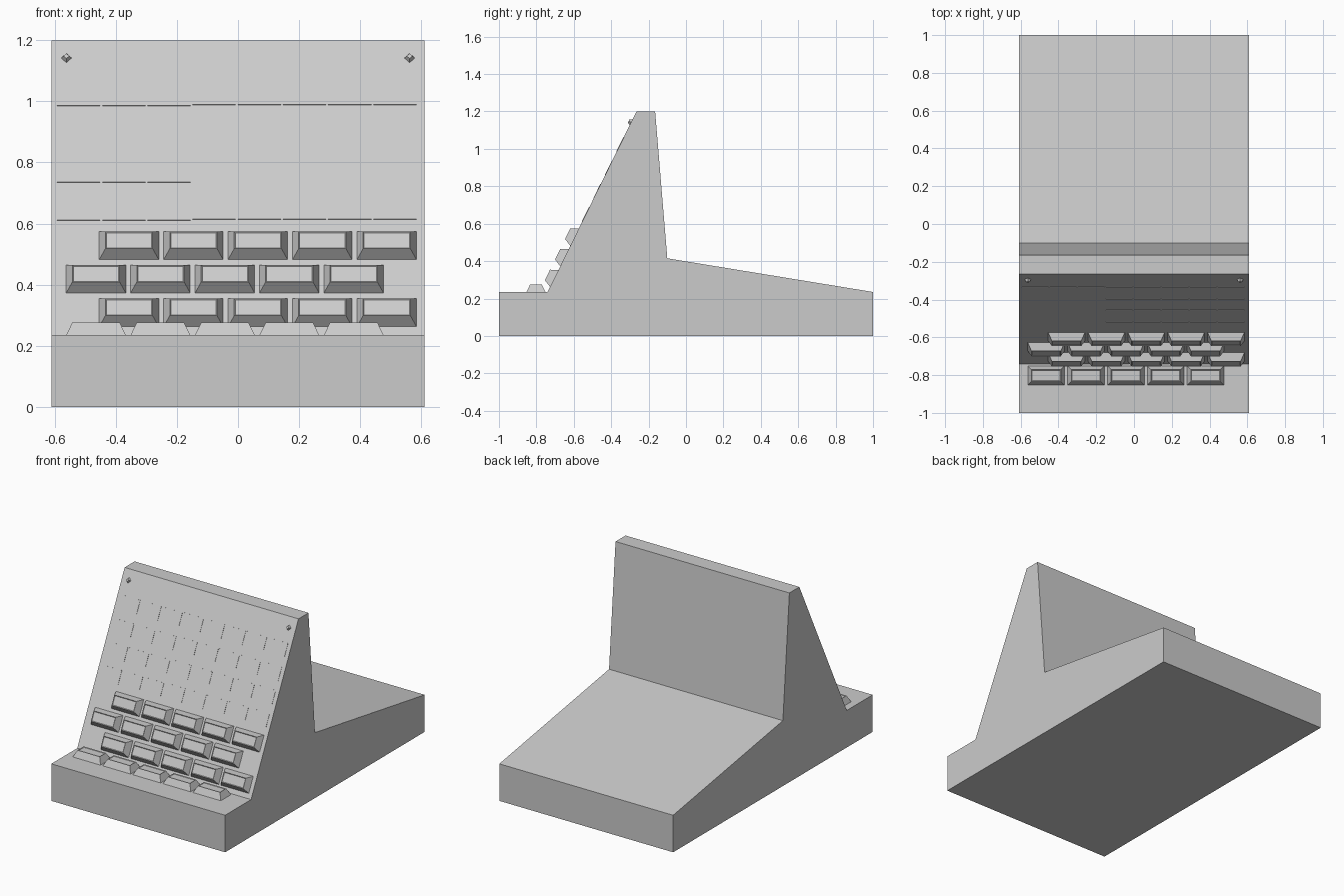
import bpy, bmesh, math
from mathutils import Matrix, Vector

if "Cube" in bpy.data.objects:
    bpy.data.objects.remove(bpy.data.objects["Cube"])

W = 0.61
FOOT, TOP = Vector((0, -0.74, 0.235)), Vector((0, -0.265, 1.2))
up = (TOP - FOOT).normalized()
normal = Vector((1, 0, 0)).cross(up)


def slope_frame(x, z):
    """Frame on the sloping front face: local z points out of the face."""
    p = FOOT + up * ((z - FOOT.z) / up.z)
    m = Matrix((Vector((1, 0, 0)), up, normal)).transposed().to_4x4()
    m.translation = (x, p.y, p.z)
    return m


def finish(name, bm, frame=None):
    bmesh.ops.recalc_face_normals(bm, faces=bm.faces)
    mesh = bpy.data.meshes.new(name)
    bm.to_mesh(mesh)
    bm.free()
    obj = bpy.data.objects.new(name, mesh)
    if frame:
        obj.matrix_world = frame
    bpy.context.collection.objects.link(obj)
    return obj


def body(profile):
    bm = bmesh.new()
    face = bm.faces.new([bm.verts.new((-W, y, z)) for y, z in profile])
    ext = bmesh.ops.extrude_face_region(bm, geom=[face])["geom"]
    bmesh.ops.translate(bm, vec=(2 * W, 0, 0),
                        verts=[v for v in ext if isinstance(v, bmesh.types.BMVert)])
    finish("body", bm)


def block(name, frame, w, d, h, inset=0.0, rim=0.0, dish=0.0):
    """Box or tapered block on a frame, with an optional shallow dished top."""
    bm = bmesh.new()
    bmesh.ops.create_cube(bm, size=1)
    for v in bm.verts:
        k = inset if v.co.z > 0 else 0
        v.co = (v.co.x * (w - 2 * k), v.co.y * (d - 2 * k), (v.co.z + 0.5) * h)
    if rim:
        bm.normal_update()
        top = max(bm.faces, key=lambda f: f.calc_center_median().z)
        bmesh.ops.inset_region(bm, faces=[top], thickness=rim)
        for v in top.verts:
            v.co.z -= dish
    finish(name, bm, frame)


# Wedge-shaped body with front ledge and sloping rear deck
body([(-1, 0), (1, 0), (1, 0.235), (-0.10, 0.415), (-0.165, 1.2),
      (TOP.y, TOP.z), (FOOT.y, FOOT.z), (-1, 0.235)])

# Flat label plates, four rows of eight
for r, z in enumerate((0.651, 0.775, 0.899, 1.026)):
    for c in range(8):
        zc = z - (0.003 if c < 3 else 0)
        block(f"label_plate_{r}_{c}", slope_frame(-0.522 + 0.148 * c, zc),
              0.141, 0.075 / up.z, 0.002)

# Keys: three staggered rows on the slope, one row on the ledge
KEY = dict(w=0.195, d=0.102, h=0.041, inset=0.02, rim=0.005, dish=0.004)
for r, (x0, z) in enumerate(((-0.357, 0.308), (-0.465, 0.4185), (-0.357, 0.5275))):
    for c in range(5):
        block(f"slope_key_{r}_{c}", slope_frame(x0 + 0.211 * c, z), **KEY)
for c in range(5):
    frame = Matrix.Translation((-0.465 + 0.211 * c, -0.802, 0.235))
    block(f"ledge_key_{c}", frame, **KEY)

# Small four-sided studs in the upper corners
for side, x in (("left", -0.562), ("right", 0.562)):
    bm = bmesh.new()
    bmesh.ops.create_cone(bm, cap_ends=True, segments=4, radius1=0.017,
                          radius2=0.009, depth=0.015,
                          matrix=Matrix.Translation((0, 0, 0.0075)))
    for v in bm.verts:
        if abs(v.co.x) < 1e-5 or abs(v.co.y) < 1e-5:
            continue
        v.co = Matrix.Rotation(math.pi / 4, 3, 'Z') @ v.co
    finish(f"stud_{side}", bm, slope_frame(x, 1.142))
